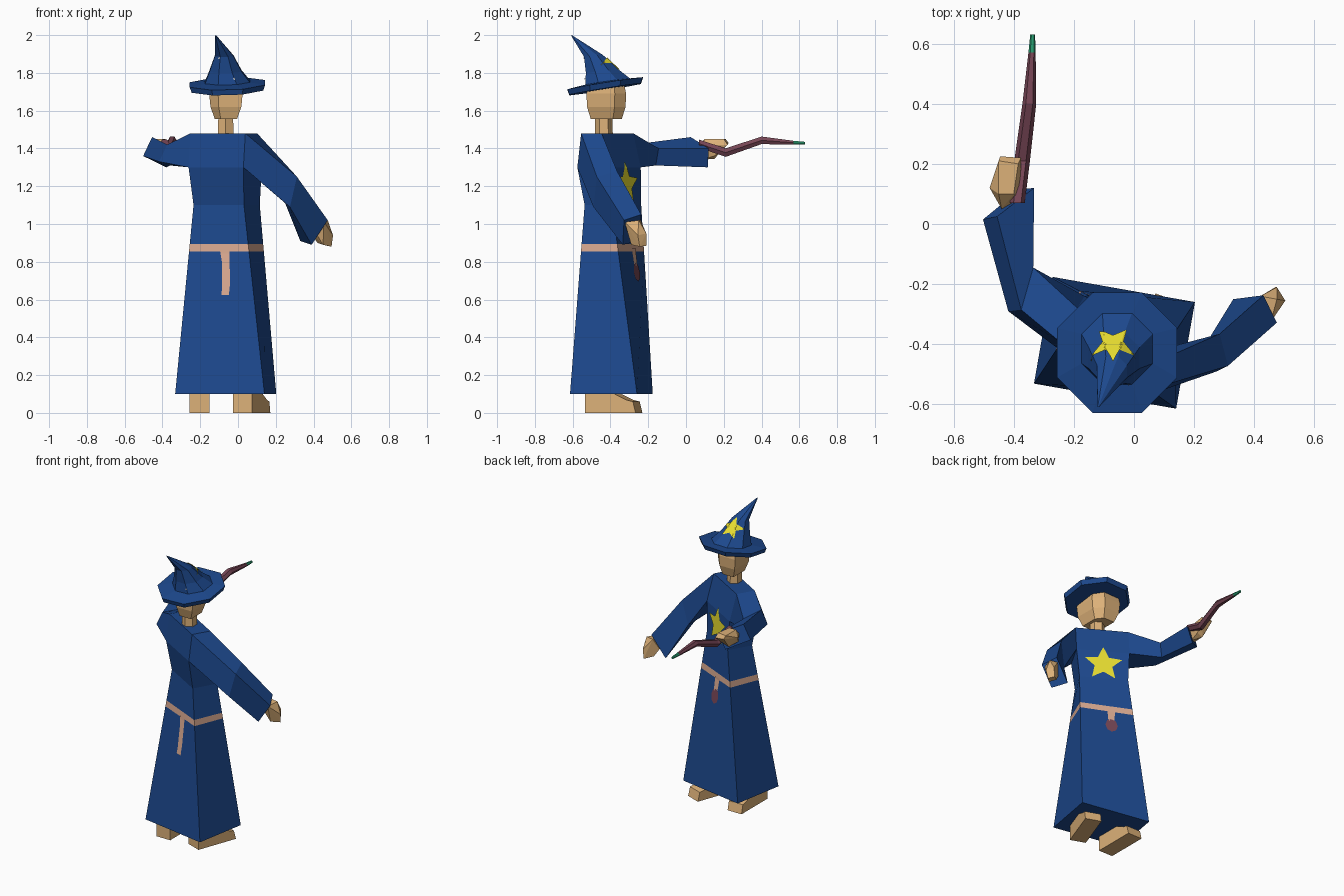
import bpy, bmesh
from math import sin, cos, pi, radians
from mathutils import Vector
from mathutils.bvhtree import BVHTree

if "Cube" in bpy.data.objects:
    bpy.data.objects.remove(bpy.data.objects["Cube"])


def mat(name, r, g, b):
    m = bpy.data.materials.new(name)
    m.diffuse_color = (r, g, b, 1)
    m.use_nodes = True
    m.node_tree.nodes["Principled BSDF"].inputs["Base Color"].default_value = m.diffuse_color
    return m


BLUE = mat("robe blue", 0.012, 0.066, 0.27)
SKIN = mat("tan skin", 0.72, 0.44, 0.19)
BELT = mat("pink rope", 0.70, 0.40, 0.28)
YELLOW = mat("star yellow", 0.80, 0.72, 0.03)
WOOD = mat("wand wood", 0.18, 0.060, 0.090)
GREEN = mat("tip green", 0.02, 0.33, 0.16)
WHITE = mat("speck white", 0.85, 0.85, 0.85)


def finish(bm, name, *mats):
    bmesh.ops.recalc_face_normals(bm, faces=bm.faces[:])
    me = bpy.data.meshes.new(name)
    bm.to_mesh(me)
    bm.free()
    for m in mats:
        me.materials.append(m)
    ob = bpy.data.objects.new(name, me)
    bpy.context.collection.objects.link(ob)
    return ob


def loft(name, rings, *mats, rule=None):
    """Skin a list of equal-length rings, cap both ends; rule gives a material per segment."""
    bm = bmesh.new()
    vs = [[bm.verts.new(p) for p in r] for r in rings]
    n = len(vs[0])
    for s, (a, b) in enumerate(zip(vs, vs[1:])):
        for i in range(n):
            f = bm.faces.new((a[i], a[(i + 1) % n], b[(i + 1) % n], b[i]))
            f.material_index = rule(s) if rule else 0
    bm.faces.new(vs[0][::-1])
    top = bm.faces.new(vs[-1])
    top.material_index = rule(len(rings) - 2) if rule else 0
    return finish(bm, name, *mats)


def hull(name, pts, m):
    bm = bmesh.new()
    for p in pts:
        bm.verts.new(p)
    bmesh.ops.convex_hull(bm, input=bm.verts[:])
    loose = [v for v in bm.verts if not v.link_faces]
    bmesh.ops.delete(bm, geom=loose, context='VERTS')
    bmesh.ops.dissolve_limit(bm, angle_limit=radians(3), verts=bm.verts[:], edges=bm.edges[:])
    return finish(bm, name, m)


def rect(cx, cy, z, w, d, deg):
    a = radians(deg)
    return [Vector((cx + x * w / 2 * cos(a) - y * d / 2 * sin(a),
                    cy + x * w / 2 * sin(a) + y * d / 2 * cos(a), z))
            for x, y in ((-1, -1), (1, -1), (1, 1), (-1, 1))]


def circle(cx, cy, z, r, tilt_y=0.0, tilt_x=0.0, n=8):
    pts = []
    for i in range(n):
        a = 2 * pi * (i + 0.5) / n
        x, y = r * cos(a), r * sin(a)
        pts.append((cx + x, cy + y, z + tilt_y * y + tilt_x * x))
    return pts


def decal(name, target, outline, centre, u, normal, m):
    """Lay a flat outline on to the surface of target as a thin painted plate."""
    n = Vector(normal).normalized()
    u = Vector(u).normalized()
    v = n.cross(u)
    bm = bmesh.new()
    mid = bm.verts.new(centre)
    ring = [bm.verts.new(Vector(centre) + u * x + v * y) for x, y in outline]
    for i in range(len(ring)):
        bm.faces.new((mid, ring[i], ring[(i + 1) % len(ring)]))
    bmesh.ops.subdivide_edges(bm, edges=bm.edges[:], cuts=5, use_grid_fill=True)
    tb = bmesh.new()
    tb.from_mesh(target.data)
    tree = BVHTree.FromBMesh(tb)
    for p in bm.verts[:]:
        loc, nor, _, _ = tree.ray_cast(p.co + n * 0.3, -n)
        if loc is None or abs((loc - Vector(centre)).dot(n)) > 0.09:
            bm.verts.remove(p)
        else:
            p.co = loc + n * 0.005
    tb.free()
    return finish(bm, name, m)


def star(r):
    return [((r if i % 2 == 0 else r * 0.47) * cos(pi / 2 + i * pi / 5),
             (r if i % 2 == 0 else r * 0.47) * sin(pi / 2 + i * pi / 5)) for i in range(10)]


# Robe: box loft that twists from hem to chest, with a rope belt band
TWIST = -30
hem = rect(-0.065, -0.395, 0.10, 0.48, 0.36, -10)
waist = rect(-0.06, -0.387, 1.10, 0.308, 0.168, TWIST)
chest = rect(-0.068, -0.4075, 1.30, 0.335, 0.194, TWIST)
shoulder = rect(-0.075, -0.417, 1.48, 0.335, 0.125, TWIST)


def mix(t):
    return [a.lerp(b, t) for a, b in zip(hem, waist)]


robe = loft("robe", [hem, mix(0.755), mix(0.795), waist, chest, shoulder],
            BLUE, BELT, rule=lambda s: 1 if s == 1 else 0)

# Sleeves: shoulder ring taken from the robe corners, then elbow and cuff rings
loft("wand_sleeve", [
    [shoulder[0], chest[0], chest[3], shoulder[3]],
    [(-0.375, -0.285, 1.42), (-0.418, -0.29, 1.33), (-0.36, -0.16, 1.31), (-0.335, -0.145, 1.40)],
    [(-0.455, 0.025, 1.46), (-0.502, 0.015, 1.36), (-0.38, 0.115, 1.30), (-0.332, 0.12, 1.40)]], BLUE)
loft("free_sleeve", [
    [shoulder[2], shoulder[1], chest[1], chest[2]],
    [(0.285, -0.365, 1.28), (0.312, -0.472, 1.25), (0.275, -0.49, 1.09), (0.25, -0.38, 1.11)],
    [(0.43, -0.237, 1.05), (0.475, -0.328, 1.02), (0.39, -0.335, 0.89), (0.33, -0.25, 0.91)]], BLUE)

# Hands
hull("free_hand", [(0.39, -0.31, 0.99), (0.42, -0.24, 1.02), (0.455, -0.325, 1.01), (0.475, -0.25, 1.02),
                   (0.39, -0.27, 0.95), (0.42, -0.25, 0.90), (0.47, -0.21, 0.885), (0.495, -0.245, 0.88),
                   (0.503, -0.255, 0.94), (0.475, -0.21, 0.95), (0.45, -0.29, 0.89)], SKIN)
hull("wand_hand", [(-0.48, 0.12, 1.41), (-0.44, 0.05, 1.40), (-0.38, 0.08, 1.41), (-0.445, 0.225, 1.43),
                   (-0.375, 0.22, 1.42), (-0.45, 0.21, 1.45), (-0.385, 0.20, 1.45), (-0.45, 0.10, 1.45),
                   (-0.40, 0.10, 1.45), (-0.44, 0.06, 1.35), (-0.40, 0.08, 1.34), (-0.43, 0.15, 1.345),
                   (-0.39, 0.15, 1.36)], SKIN)

# Wand: bent tapering stick with a bright tip
wand = [(-0.388, 0.07, 1.425, 0.025), (-0.372, 0.21, 1.378, 0.026), (-0.348, 0.40, 1.443, 0.023),
        (-0.339, 0.57, 1.43, 0.012), (-0.337, 0.63, 1.428, 0.008)]
loft("wand", [[(x + r * cos(i * pi / 3), y, z + r * sin(i * pi / 3)) for i in range(6)]
              for x, y, z, r in wand], WOOD, GREEN, rule=lambda s: 1 if s == 3 else 0)

# Neck and head: the head is a six-sided block tapering to the chin
loft("neck", [circle(-0.065, -0.435, 1.45, 0.048, n=6), circle(-0.065, -0.435, 1.58, 0.045, n=6)], SKIN)
skull = [(0.086, -0.105), (0.086, 0.045), (0.035, 0.105), (-0.086, 0.105), (-0.086, -0.055), (-0.04, -0.105)]
loft("head", [[(-0.064 + x * sx, -0.422 + y * sy, z) for x, y in skull]
              for z, sx, sy in ((1.555, 0.68, 0.78), (1.62, 0.95, 0.97), (1.69, 1.03, 1.0), (1.74, 0.95, 0.9))], SKIN)

# Hat: tilted brim and bent cone in one lathe-like loft
hat = loft("hat", [
    circle(-0.056, -0.428, 1.713, 0.205, 0.16, 0.03),
    circle(-0.056, -0.428, 1.743, 0.216, 0.16, 0.03),
    circle(-0.056, -0.415, 1.753, 0.128, 0.14, 0.03),
    circle(-0.066, -0.445, 1.81, 0.092, 0.12),
    circle(-0.073, -0.49, 1.89, 0.054, 0.1),
    circle(-0.118, -0.605, 1.998, 0.004)], BLUE)

# Painted stars and specks
a = radians(TWIST)
front, side = Vector((-sin(a), cos(a), 0)), Vector((-cos(a), -sin(a), 0))
body = Vector((-0.065, -0.40, 0))
decal("chest_star", robe, star(0.125), body + front * 0.095 + Vector((0, 0, 1.205)), side, front, YELLOW)
decal("hat_star", hat, star(0.078), (-0.07, -0.40, 1.858), (-1, 0, 0), (0, 0.7, 0.7), YELLOW)
speck = [(0.006 * cos(i * pi / 2), 0.006 * sin(i * pi / 2)) for i in range(4)]
for i, (x, z) in enumerate(((-0.10, 1.88), (-0.02, 1.77))):
    decal("hat_speck_%d" % i, hat, speck, (x, -0.55, z), (1, 0, 0), (0, -1, 0.1), WHITE)

# Rope ends hanging from the belt, back and front
decal("back_rope", robe, [(-0.03, 0.12), (-0.02, 0.06), (-0.018, -0.08), (-0.022, -0.12), (0.018, -0.12),
                          (0.024, -0.06), (0.02, 0.12)], (-0.066, -0.54, 0.745), (1, 0, 0), (0, -1, 0), BELT)
spot = body + front * 0.13 + side * 0.045
decal("front_rope", robe, [(-0.025, 0.04), (-0.02, -0.05), (0.02, -0.05), (0.025, 0.04)],
      spot + Vector((0, 0, 0.83)), side, front, BELT)
decal("front_tassel", robe, [(0.04 * cos(i * pi / 4), 0.05 * sin(i * pi / 4)) for i in range(8)],
      spot + Vector((0, 0, 0.745)), side, front, WOOD)

# Feet: wedge shoes
for name, cx, cy, deg in (("wand_side_foot", -0.205, -0.385, 0), ("free_side_foot", 0.07, -0.39, -20)):
    c, s = cos(radians(deg)), sin(radians(deg))
    prof = [(-0.135, 0.0), (-0.135, 0.10), (0.02, 0.105), (0.10, 0.068), (0.135, 0.06), (0.15, 0.0)]
    loft(name, [[(cx + w * c - y * s * -1 * -1, cy + w * s + y * c, z) for y, z in prof]
                for w in (-0.053, 0.053)], SKIN)
